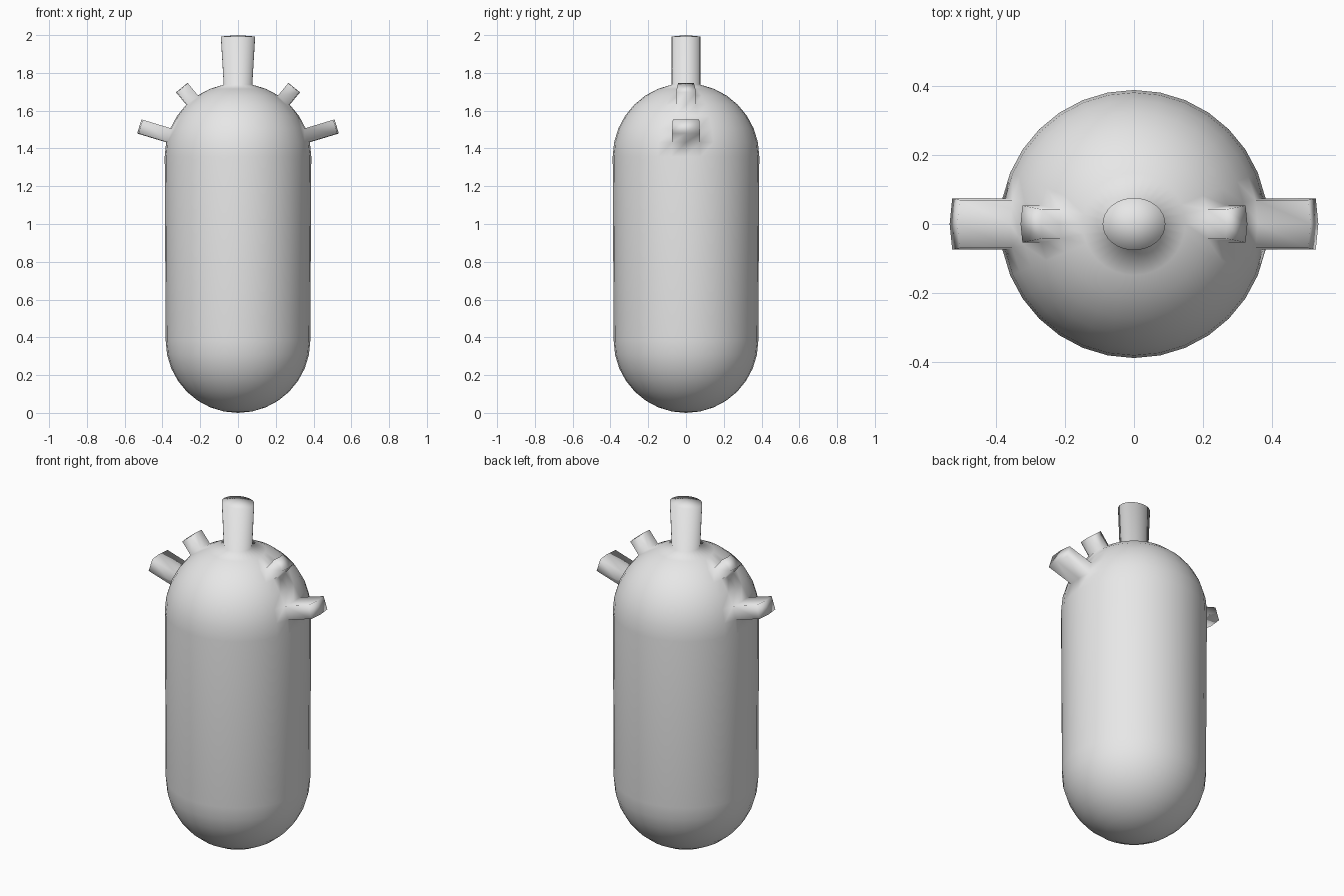
import bpy, bmesh
from math import sin, cos, pi, atan2, hypot, radians
from mathutils import Vector

if "Cube" in bpy.data.objects:
    bpy.data.objects.remove(bpy.data.objects["Cube"], do_unlink=True)

SIDES, RINGS = 32, 8
R_LOW, R_TOP = 0.383, 0.388
Z_LOW, Z_TOP = R_LOW, 1.357
STEP = pi / 2 / RINGS

grey = bpy.data.materials.new("light grey")
grey.use_nodes = True
grey.diffuse_color = (0.8, 0.8, 0.8, 1)
grey.node_tree.nodes["Principled BSDF"].inputs["Base Color"].default_value = (0.8, 0.8, 0.8, 1)

# Capsule body: a profile of two quarter arcs, spun around z
profile = [(R_LOW * sin(i * STEP), Z_LOW - R_LOW * cos(i * STEP)) for i in range(RINGS + 1)]
profile += [(R_TOP * cos(i * STEP), Z_TOP + R_TOP * sin(i * STEP)) for i in range(RINGS + 1)]
bm = bmesh.new()
verts = [bm.verts.new((r, 0, z)) for r, z in profile]
edges = [bm.edges.new(pair) for pair in zip(verts, verts[1:])]
bmesh.ops.spin(bm, geom=verts + edges, cent=(0, 0, 0), axis=(0, 0, 1),
               angle=2 * pi, steps=SIDES, dvec=(0, 0, 0))
bmesh.ops.remove_doubles(bm, verts=bm.verts[:], dist=0.0005)
bmesh.ops.recalc_face_normals(bm, faces=bm.faces[:])


def extrude(faces, offset):
    """Pull a patch of the dome outwards and return its moved vertices."""
    geom = bmesh.ops.extrude_face_region(bm, geom=faces)["geom"]
    moved = [g for g in geom if isinstance(g, bmesh.types.BMVert)]
    bmesh.ops.translate(bm, verts=moved, vec=offset)
    for f in faces:
        if f.is_valid:
            bm.faces.remove(f)
    return moved


def dome_patch(band, side):
    """The two faces of one dome ring that straddle the x axis."""
    found = []
    for f in bm.faces:
        c = f.calc_center_median()
        elevation = atan2(c.z - Z_TOP, hypot(c.x, c.y))
        azimuth = atan2(abs(c.y), c.x * side)
        if band * STEP < elevation < (band + 1) * STEP and azimuth < radians(11):
            found.append(f)
    return found


# Side prongs: a large low one and a small high one on each side
for side in (-1, 1):
    for band, length in ((1, 0.16), (4, 0.085)):
        tilt = (band + 0.5) * STEP
        extrude(dome_patch(band, side), Vector((side * cos(tilt), 0, sin(tilt))) * length)

# Top prong, flaring along x
cap = [f for f in bm.faces if f.calc_center_median().z > Z_TOP + R_TOP * sin(7 * STEP)]
for v in extrude(cap, Vector((0, 0, 2 - Z_TOP - R_TOP))):
    v.co.x *= 1.2

bmesh.ops.recalc_face_normals(bm, faces=bm.faces[:])
for f in bm.faces:
    f.smooth = True
mesh = bpy.data.meshes.new("pronged_capsule")
bm.to_mesh(mesh)
bm.free()
mesh.materials.append(grey)
body = bpy.data.objects.new("pronged_capsule", mesh)
bpy.context.collection.objects.link(body)
